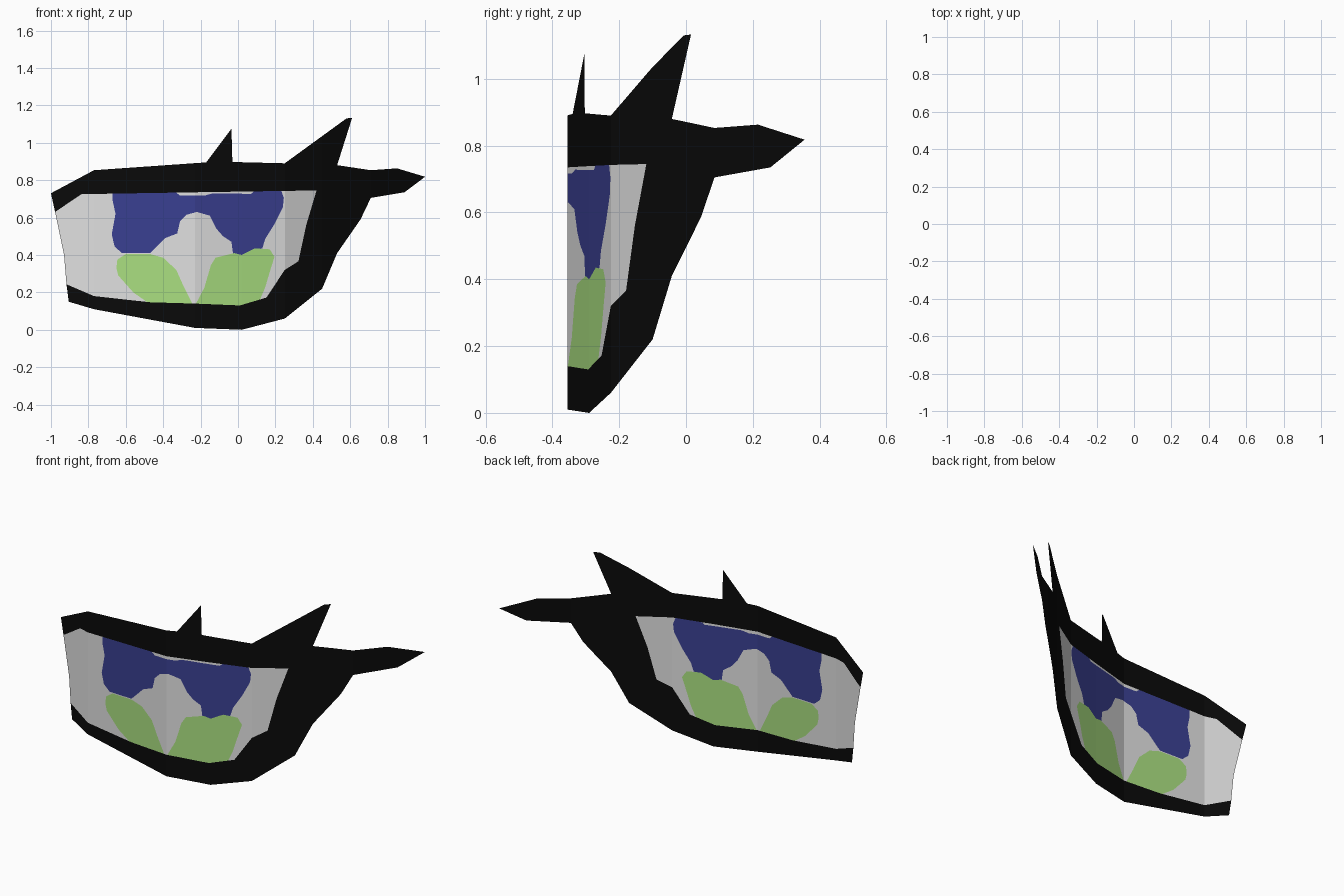
import bpy
from mathutils import Vector
from mathutils.geometry import delaunay_2d_cdt

if "Cube" in bpy.data.objects:
    bpy.data.objects.remove(bpy.data.objects["Cube"])

# Plan curve of the bent sheet: (x, y) at each vertical crease
CURVE = [(-1, -.262), (-.9, -.293), (-.77, -.333), (-.23, -.355), (.02, -.29),
         (.25, -.225), (.45, -.10), (.61, .015), (.71, .085), (1, .355)]

# Front outlines in (x, z)
OUTER = [(-1, .73), (-.77, .853), (-.17, .895), (-.035, 1.075), (-.03, .897), (.25, .89),
         (.58, 1.13), (.61, 1.133), (.53, .88), (.71, .853), (.85, .863), (1, .818),
         (.89, .735), (.71, .705), (.655, .59), (.53, .41), (.45, .22), (.25, .06),
         (.02, 0), (-.23, .01), (-.77, .11), (-.905, .15), (-.917, .243), (-.93, .40), (-.978, .63)]
OPENING = [(-.978, .63), (-.837, .725), (-.23, .735), (.42, .745), (.365, .56), (.323, .366),
           (.25, .32), (.152, .172), (.01, .13), (-.23, .14), (-.47, .147), (-.77, .18),
           (-.917, .243), (-.93, .40)]
BLUE = [(-.67, .75), (-.67, .69), (-.655, .62), (-.675, .51), (-.66, .445), (-.62, .41),
        (-.47, .41), (-.43, .45), (-.39, .49), (-.325, .515), (-.31, .58), (-.275, .615),
        (-.22, .63), (-.15, .61), (-.115, .54), (-.08, .50), (-.035, .47), (-.025, .395),
        (.02, .40), (.13, .435), (.145, .485), (.195, .565), (.24, .655), (.245, .705),
        (.225, .76), (.11, .76), (.07, .727), (-.14, .728), (-.18, .717), (-.31, .717), (-.35, .75)]
GREEN_L = [(-.645, .375), (-.60, .405), (-.47, .405), (-.40, .385), (-.33, .32), (-.29, .23),
           (-.24, .13), (-.46, .13), (-.56, .20), (-.64, .29), (-.65, .33)]
GREEN_R = [(-.235, .12), (-.18, .225), (-.145, .345), (-.12, .385), (-.02, .41), (.02, .40),
           (.09, .435), (.17, .43), (.195, .39), (.17, .31), (.145, .225), (.10, .12)]


def depth(x):
    for (x0, y0), (x1, y1) in zip(CURVE, CURVE[1:]):
        if x <= x1:
            break
    return y0 + (y1 - y0) * (x - x0) / (x1 - x0)


def ccw(pts):
    area = sum(a[0] * b[1] - b[0] * a[1] for a, b in zip(pts, pts[1:] + pts[:1]))
    return pts if area > 0 else pts[::-1]


def material(name, rgb):
    m = bpy.data.materials.new(name)
    m.diffuse_color = (*rgb, 1)
    m.use_nodes = True
    m.node_tree.nodes["Principled BSDF"].inputs["Base Color"].default_value = m.diffuse_color
    return m


# Overlay all outlines and the crease lines in one flat triangulation
points, faces, edges = [], [], []
for outline in (OUTER, OPENING, BLUE, GREEN_L, GREEN_R):
    start = len(points)
    points += [Vector(p) for p in ccw(outline)]
    faces.append(list(range(start, len(points))))
for x, _ in CURVE[1:-1]:
    edges.append((len(points), len(points) + 1))
    points += [Vector((x, -.2)), Vector((x, 1.3))]
verts, _, tris, _, _, owners = delaunay_2d_cdt(points, edges, faces, 1, 1e-5)


def part_of(owner):
    if 0 not in owner:
        return None
    if 1 not in owner:
        return "eye_frame"
    if 3 in owner or 4 in owner:
        return "green_iris"
    return "blue_lid_shadow" if 2 in owner else "eye_white"


# Build each coloured part from its share of the bent sheet
PARTS = {"eye_frame": material("black", (.003, .003, .003)),
         "eye_white": material("pale grey", (.75, .75, .75)),
         "blue_lid_shadow": material("navy blue", (.042, .05, .283)),
         "green_iris": material("leaf green", (.40, .74, .216))}
for name, mat in PARTS.items():
    share = [t for t, o in zip(tris, owners) if part_of(o) == name]
    used = sorted({i for t in share for i in t})
    remap = {v: i for i, v in enumerate(used)}
    coords = [(verts[i].x, depth(verts[i].x), verts[i].y) for i in used]
    mesh = bpy.data.meshes.new(name)
    mesh.from_pydata(coords, [], [[remap[i] for i in t] for t in share])
    mesh.materials.append(mat)
    bpy.context.collection.objects.link(bpy.data.objects.new(name, mesh))
